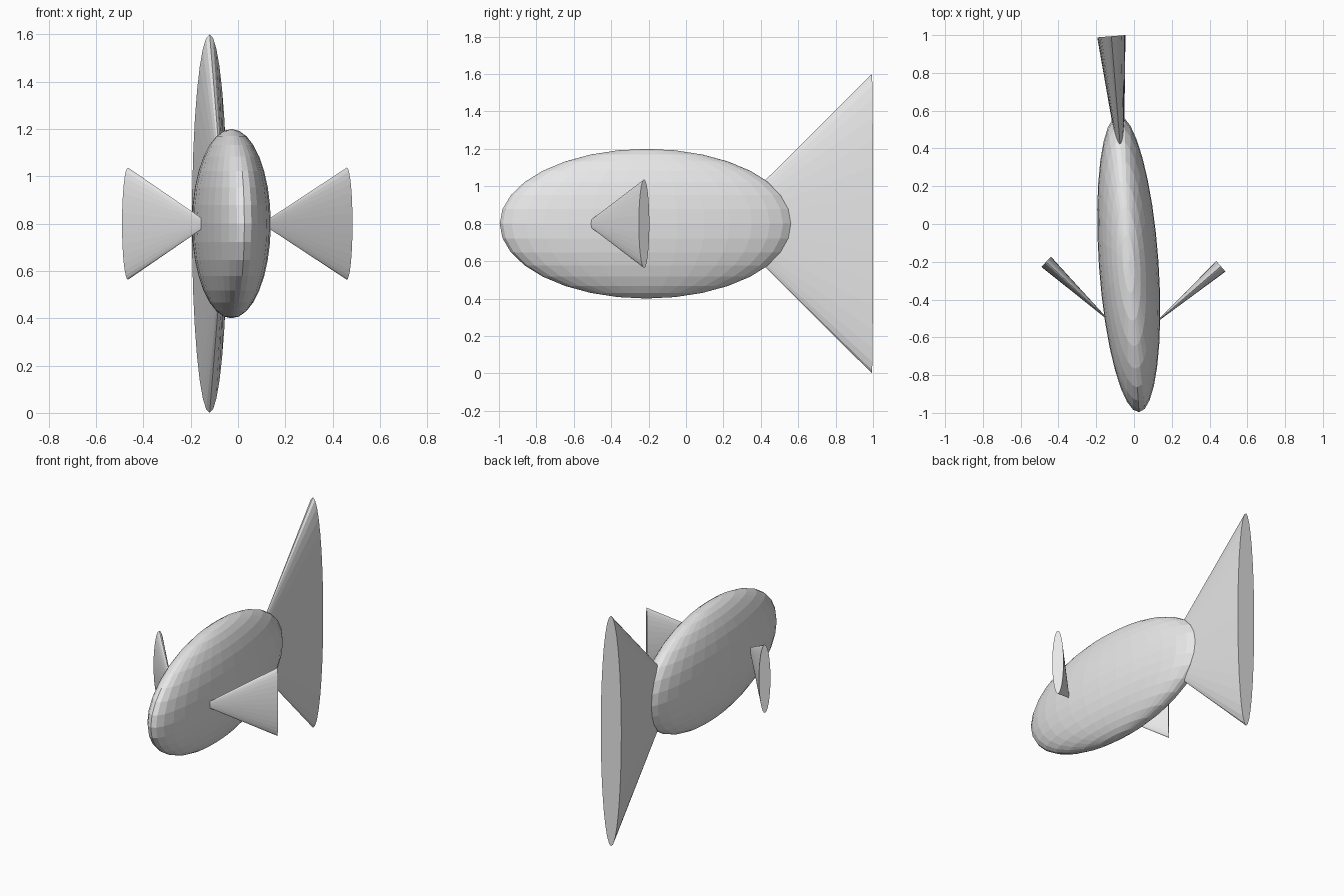
import bpy
from math import radians
from mathutils import Matrix, Vector

if "Cube" in bpy.data.objects:
    bpy.data.objects.remove(bpy.data.objects["Cube"])

# Single plain grey
grey = bpy.data.materials.new("plain_grey")
grey.use_nodes = True
grey.diffuse_color = (0.8, 0.8, 0.8, 1)
grey.node_tree.nodes["Principled BSDF"].inputs["Base Color"].default_value = grey.diffuse_color


def finish(name):
    obj = bpy.context.object
    obj.name = name
    obj.data.materials.append(grey)
    bpy.ops.object.shade_flat()
    return obj


def flat_cone(name, apex, base, half_width, half_height):
    """Upright flattened cone running from its apex to the centre of its base."""
    apex, base = Vector(apex), Vector(base)
    bpy.ops.mesh.primitive_cone_add(vertices=32, radius1=1, radius2=0, depth=1)
    obj = finish(name)
    axis = apex - base
    up = Vector((0, 0, 1))
    side = up.cross(axis.normalized())
    frame = Matrix((side * half_width, up * half_height, axis)).transposed().to_4x4()
    # Columns are width, height and length; keep a right-handed frame
    if frame.determinant() < 0:
        frame = frame @ Matrix.Scale(-1, 4, Vector((1, 0, 0)))
    obj.data.transform(Matrix.Translation((apex + base) / 2) @ frame)


# Body: slim, slightly turned ellipsoid
bpy.ops.mesh.primitive_uv_sphere_add(segments=32, ring_count=16, radius=1)
body = finish("body")
body.data.transform(Matrix.Translation((-0.028, -0.211, 0.8))
                    @ Matrix.Rotation(radians(4), 4, "Z")
                    @ Matrix.Diagonal((0.158, 0.787, 0.4, 1)))

# Tail and side fins
flat_cone("tail_fin", (-0.055, 0.19, 0.8), (-0.12, 0.994, 0.8), 0.075, 0.8)
flat_cone("left_fin", (0.10, -0.535, 0.8), (0.46, -0.224, 0.8), 0.037, 0.237)
flat_cone("right_fin", (-0.12, -0.523, 0.8), (-0.465, -0.2, 0.8), 0.037, 0.237)
